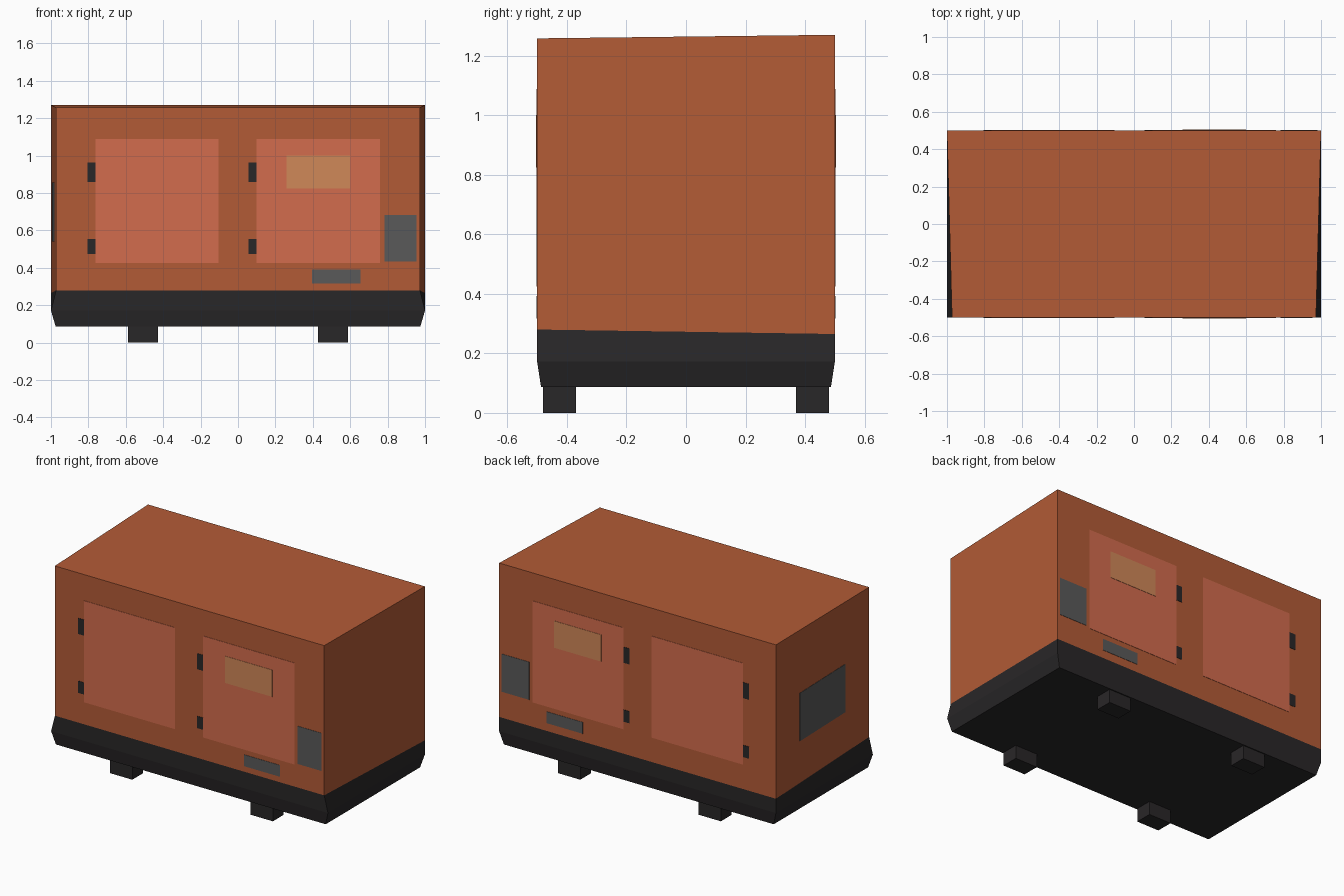
import bpy, bmesh, math

if "Cube" in bpy.data.objects:
    bpy.data.objects.remove(bpy.data.objects["Cube"])


def material(name, rgb):
    m = bpy.data.materials.new(name)
    m.diffuse_color = (*rgb, 1)
    m.use_nodes = True
    m.node_tree.nodes["Principled BSDF"].inputs["Base Color"].default_value = m.diffuse_color
    return m


ORANGE = material("housing_orange", (0.45, 0.105, 0.037))
DOOR = material("door_orange", (0.65, 0.15, 0.075))
WINDOW = material("window_tan", (0.63, 0.246, 0.098))
GREY = material("vent_grey", (0.10, 0.10, 0.10))
DARK = material("base_dark", (0.022, 0.020, 0.021))


def loft(name, rings, mat, cap_start=True, cap_end=True):
    """Join equal-sized point rings with quads and optional end caps."""
    bm = bmesh.new()
    loops = [[bm.verts.new(p) for p in ring] for ring in rings]
    for a, b in zip(loops, loops[1:]):
        for i in range(len(a)):
            j = (i + 1) % len(a)
            bm.faces.new((a[i], a[j], b[j], b[i]))
    if cap_start:
        bm.faces.new(loops[0][::-1])
    if cap_end:
        bm.faces.new(loops[-1])
    bmesh.ops.recalc_face_normals(bm, faces=bm.faces)
    # an open shell could be flipped: check against its own centre
    centre = sum((v.co for v in bm.verts), bm.verts[:][0].co * 0) / len(bm.verts)
    if sum(f.normal.dot(f.calc_center_median() - centre) for f in bm.faces) < 0:
        bmesh.ops.reverse_faces(bm, faces=bm.faces)
    mesh = bpy.data.meshes.new(name)
    bm.to_mesh(mesh)
    bm.free()
    mesh.materials.append(mat)
    ob = bpy.data.objects.new(name, mesh)
    bpy.context.collection.objects.link(ob)
    return ob


def ring(front_x, back_x, y, front_z, back_z):
    return [(-front_x, -y, front_z), (front_x, -y, front_z),
            (back_x, y, back_z), (-back_x, y, back_z)]


def box(name, x0, x1, y0, y1, z0, z1, mat):
    rings = [[(x0, y0, z), (x1, y0, z), (x1, y1, z), (x0, y1, z)] for z in (z0, z1)]
    return loft(name, rings, mat)


# Housing, slightly narrower and lower at the front
seam = ring(0.973, 1.0, 0.5, 0.28, 0.265)
loft("housing", [seam, ring(0.973, 1.0, 0.5, 1.258, 1.27)], ORANGE, cap_start=False)

# Dark base tray with tapered lower edge
loft("base_tray", [ring(0.975, 0.975, 0.487, 0.087, 0.087),
                   ring(1.0, 1.0, 0.5, 0.172, 0.172), seam], DARK, cap_end=False)

# Four feet
for sx, side in ((-1, "left"), (1, "right")):
    for sy, end in ((-1, "front"), (1, "back")):
        cx, cy = sx * 0.508, sy * 0.425
        box(f"{end}_{side}_foot", cx - 0.08, cx + 0.08, cy - 0.055, cy + 0.055,
            0, 0.09, DARK)

# Thin doors, hinges, window and vents, repeated on front and back
for s, end, vent_edge in ((-1, "front", 0.955), (1, "back", 0.982)):
    def plate(name, x0, x1, z0, z1, mat, out=0.002):
        y0, y1 = sorted((s * 0.499, s * (0.5 + out)))
        box(f"{end}_{name}", x0, x1, y0, y1, z0, z1, mat)

    for side, x in (("left", -0.762), ("right", 0.10)):
        plate(f"{side}_door", x, x + 0.658, 0.425, 1.088, DOOR)
        for level, z0, z1 in (("upper", 0.86, 0.963), ("lower", 0.475, 0.553)):
            plate(f"{side}_{level}_hinge", x - 0.043, x, z0, z1, DARK)
    plate("control_window", 0.26, 0.60, 0.825, 1.0, WINDOW, 0.004)
    plate("side_vent", 0.782, vent_edge, 0.435, 0.682, GREY)
    plate("lower_vent", 0.395, 0.655, 0.317, 0.392, GREY)

# Exhaust vent lying on the slanted left end
vent = box("left_end_vent", -0.002, 0.002, -0.245, 0.245, 0.542, 0.856, GREY)
vent.location.x = -0.9865
vent.rotation_euler.z = math.atan(0.027)
